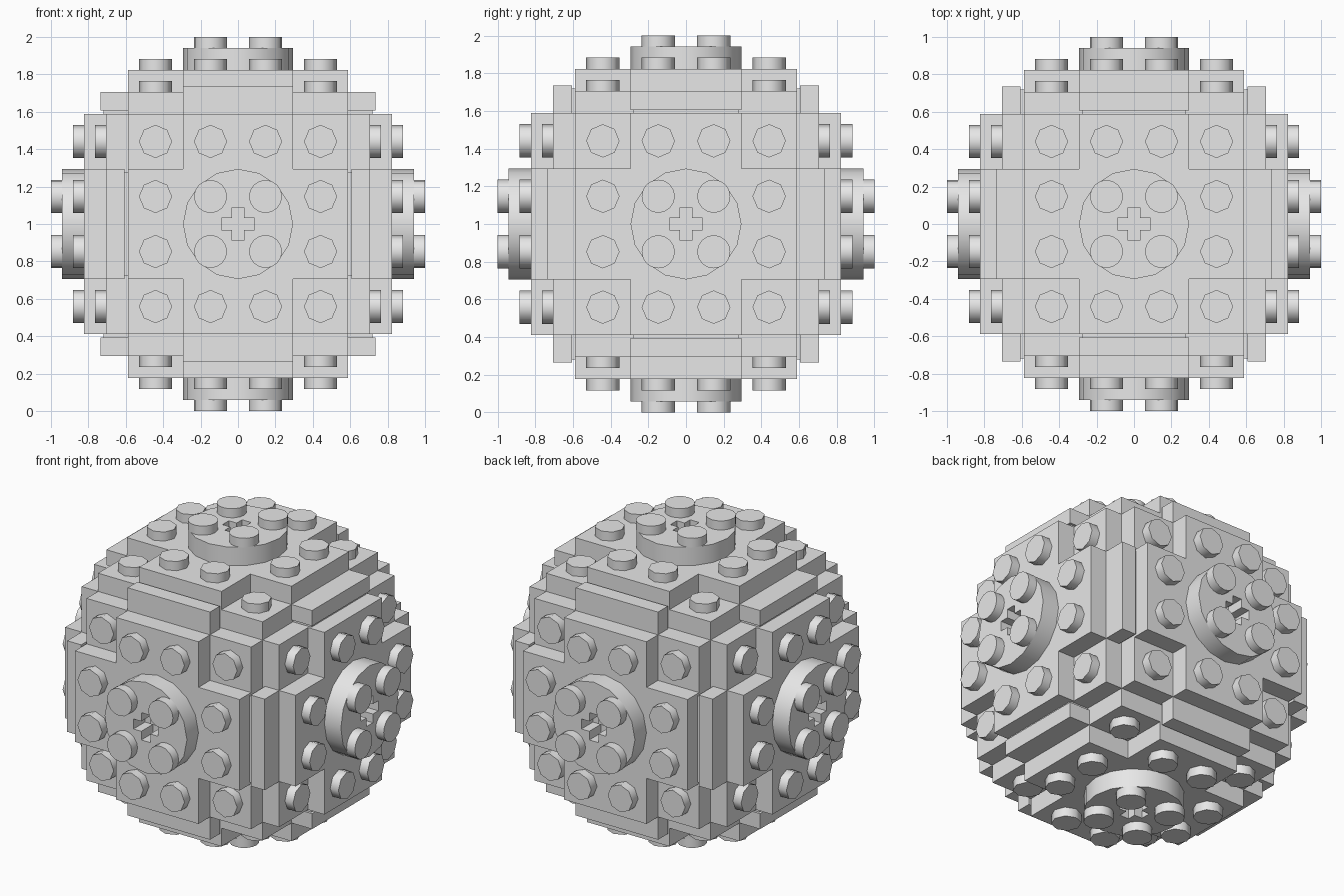
import bpy, bmesh, math
from mathutils import Matrix, Vector

if "Cube" in bpy.data.objects:
    bpy.data.objects.remove(bpy.data.objects["Cube"])

P = 2 / 6.8            # stud pitch
H = 0.4 * P            # plate thickness
CORE = 2 * P           # half size of the core cube
L1, L2, L3 = CORE + H, CORE + 2 * H, CORE + 3 * H

grey = bpy.data.materials.new("light grey")
grey.diffuse_color = (0.8, 0.8, 0.8, 1)
grey.use_nodes = True
grey.node_tree.nodes["Principled BSDF"].inputs["Base Color"].default_value = grey.diffuse_color


def circle(r, n, cx=0, cy=0):
    return [(cx + r * math.cos(2 * math.pi * i / n),
             cy + r * math.sin(2 * math.pi * i / n)) for i in range(n)]


def rect(x0, x1, y0, y1):
    return [(x0, y0), (x1, y0), (x1, y1), (x0, y1)]


def plus(a, b):
    # cross outline: arm length a, arm half width b
    return [(a, -b), (a, b), (b, b), (b, a), (-b, a), (-b, b),
            (-a, b), (-a, -b), (-b, -b), (-b, -a), (b, -a), (b, -b)]


def add_prism(bm, loops, z0, z1):
    # extrude an outline, with optional inner holes, from z0 to z1
    edges = []
    for loop in loops:
        vs = [bm.verts.new((x, y, z0)) for x, y in loop]
        edges += [bm.edges.new((vs[i - 1], vs[i])) for i in range(len(vs))]
    if len(loops) == 1:
        faces = [bm.faces.new(vs)]
    else:
        res = bmesh.ops.triangle_fill(bm, edges=edges, use_beauty=True, normal=(0, 0, 1))
        faces = [g for g in res["geom"] if isinstance(g, bmesh.types.BMFace)]
    ext = bmesh.ops.extrude_face_region(bm, geom=faces, use_keep_orig=True)
    top = [g for g in ext["geom"] if isinstance(g, bmesh.types.BMVert)]
    bmesh.ops.translate(bm, verts=top, vec=(0, 0, z1 - z0))


def make_mesh(name, prisms):
    bm = bmesh.new()
    for loops, z0, z1 in prisms:
        add_prism(bm, loops, z0, z1)
    bmesh.ops.recalc_face_normals(bm, faces=bm.faces[:])
    me = bpy.data.meshes.new(name)
    bm.to_mesh(me)
    bm.free()
    me.materials.append(grey)
    return me


def place(name, me, mat):
    ob = bpy.data.objects.new(name, me)
    bpy.context.collection.objects.link(ob)
    ob.matrix_world = mat
    return ob


half = [-0.5 * P, 0.5 * P]
outer = [-1.5 * P, 1.5 * P]
R = 0.3 * P

# square base panel
panel = [([rect(-CORE, CORE, -CORE, CORE)], CORE - 0.02, L1)]
# smooth tiles overhanging two opposite edges, with a groove at the base
tiles = []
for s in (-1, 1):
    for grow, z0, z1 in ((-0.015, CORE, CORE + 0.018), (0, CORE + 0.018, L1)):
        a, b = sorted((s * CORE, s * (2.5 * P + grow)))
        w = P + grow
        tiles.append(([rect(a, b, -w, w)], z0, z1))
# raised cross plate
cross = [([plus(CORE, P)], L1, L2)]
# round plate with axle hole and four rounder studs
disc = [([circle(P, 16), plus(R, 0.11 * P)], L2, L3)]
disc += [([circle(R, 16, x, y)], L3, 1.0) for x in half for y in half]
# low corner studs and raised cross studs
studs = [([circle(R, 8, x, y)], L1, L1 + 0.2 * P) for x in outer for y in outer]
for a in outer:
    for b in half:
        studs += [([circle(R, 8, a, b)], L2, L2 + 0.2 * P),
                  ([circle(R, 8, b, a)], L2, L2 + 0.2 * P)]

parts = {"base_panel": panel, "edge_tiles": tiles, "cross_plate": cross,
         "round_plate": disc, "studs": studs}
meshes = {n: make_mesh(n, p) for n, p in parts.items()}

# repeat the parts on all six sides, turning the overhang cyclically
E = [Vector((1, 0, 0)), Vector((0, 1, 0)), Vector((0, 0, 1))]
rounded = []
for i, side in enumerate("xyz"):
    for s in (-1, 1):
        m = Matrix((E[(i + 1) % 3], s * E[(i + 2) % 3], s * E[i])).transposed().to_4x4()
        m = Matrix.Translation((0, 0, 1)) @ m
        tag = side + ("_plus" if s > 0 else "_minus")
        for n, me in meshes.items():
            ob = place(n + "_" + tag, me, m)
            if n in ("round_plate", "studs") and i == 0 and s > 0:
                rounded.append(ob)

# core cube
c = CORE - 0.005
place("core", make_mesh("core", [([rect(-c, c, -c, c)], 1 - c, 1 + c)]), Matrix())

# smooth round walls, sharp rims
for ob in rounded:
    bpy.ops.object.select_all(action='DESELECT')
    ob.select_set(True)
    bpy.context.view_layer.objects.active = ob
    bpy.ops.object.shade_smooth_by_angle(angle=math.radians(50))
